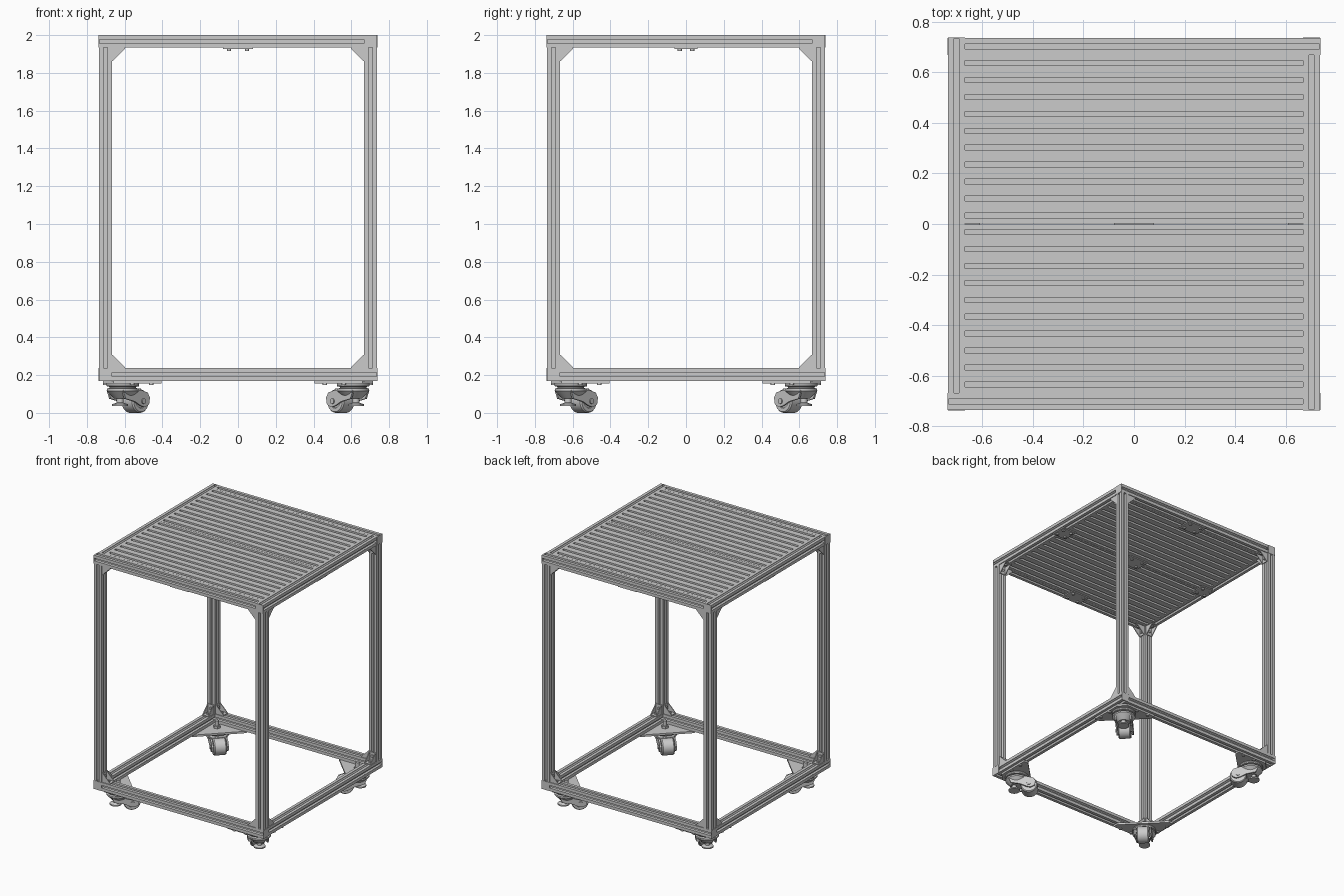
import bpy, bmesh, math
from mathutils import Matrix, Vector

cube = bpy.data.objects.get("Cube")
if cube:
    bpy.data.objects.remove(cube, do_unlink=True)

grey = bpy.data.materials.new("plain grey metal")
grey.use_nodes = True
grey.diffuse_color = (0.6, 0.6, 0.6, 1)
grey.node_tree.nodes["Principled BSDF"].inputs["Base Color"].default_value = (0.6, 0.6, 0.6, 1)

H = 0.735            # half width of the frame
B = 0.0667           # beam width
IN = H - B           # inner edge of the frame
MID = H - B / 2      # beam centre line
TOP, LOW = 2.0, 0.17 # top of the frame, underside of the lower frame
T_SLOT = [(-0.01, 0), (-0.01, 0.007), (-0.018, 0.007), (-0.01, 0.02)]
T_SLOT += [(-x, d) for x, d in reversed(T_SLOT)]

# Axis frames: each maps local z (the extrusion) onto the named axis
AXES = {
    "x": Matrix(((0, 0, 1), (1, 0, 0), (0, 1, 0))).to_4x4(),
    "y": Matrix(((0, 1, 0), (0, 0, 1), (1, 0, 0))).to_4x4(),
    "z": Matrix.Identity(4),
}


def finish(name, bm, matrix, smooth=False):
    bmesh.ops.recalc_face_normals(bm, faces=bm.faces)
    mesh = bpy.data.meshes.new(name)
    bm.to_mesh(mesh)
    bm.free()
    mesh.materials.append(grey)
    obj = bpy.data.objects.new(name, mesh)
    bpy.context.collection.objects.link(obj)
    obj.matrix_world = matrix
    if smooth:
        bpy.ops.object.select_all(action="DESELECT")
        obj.select_set(True)
        bpy.context.view_layer.objects.active = obj
        bpy.ops.object.shade_smooth_by_angle(angle=math.radians(35))
    return obj


def prism(name, outline, length, matrix):
    """Extrude a flat outline along local z."""
    bm = bmesh.new()
    face = bm.faces.new([bm.verts.new((x, y, 0)) for x, y in outline])
    made = bmesh.ops.extrude_face_region(bm, geom=[face])["geom"]
    bmesh.ops.translate(bm, vec=(0, 0, length),
                        verts=[v for v in made if isinstance(v, bmesh.types.BMVert)])
    return finish(name, bm, matrix)


def box(name, centre, size, root=Matrix()):
    bm = bmesh.new()
    bmesh.ops.create_cube(bm, size=1)
    bmesh.ops.scale(bm, vec=size, verts=bm.verts)
    return finish(name, bm, root @ Matrix.Translation(centre))


def lathe(name, profile, matrix, steps=28):
    """Spin (radius, height) points about local z."""
    bm = bmesh.new()
    verts = [bm.verts.new((r, 0, z)) for r, z in profile]
    edges = [bm.edges.new(pair) for pair in zip(verts, verts[1:])]
    bmesh.ops.spin(bm, geom=verts + edges, cent=(0, 0, 0), axis=(0, 0, 1),
                   angle=math.tau, steps=steps)
    bmesh.ops.remove_doubles(bm, verts=bm.verts, dist=1e-5)
    return finish(name, bm, matrix, True)


def rod(name, radius, low, high, matrix, steps=16):
    return lathe(name, [(0, low), (radius, low), (radius, high), (0, high)], matrix, steps)


# Slotted square beam section
h = B / 2
BEAM = []
for k in range(4):
    turn = Matrix.Rotation(k * math.pi / 2, 2)
    BEAM += [tuple(turn @ Vector((x, d - h))) for x, d in [(-h, 0)] + T_SLOT]


def beam(name, start, axis, length, root):
    prism(name, BEAM, length, root @ Matrix.Translation(start) @ AXES[axis])


def gusset(name, side, z, up, root):
    """Hollow corner bracket: two cheeks and two flanges."""
    s, w, t = 0.07, 0.055, 0.006
    corner = root @ Matrix.Translation((side * IN, -MID, z))
    tri = [(0, 0), (0, -side * s), (0, -side * t)]
    # Cheeks lie in the xz plane, given as (z, x) for the y axis frame
    tri = [(0, 0), (up * s, 0), (up * s, -side * t), (up * t, -side * s), (0, -side * s)]
    for y in (-w / 2, w / 2 - t):
        prism(name + "_cheek", tri, t, corner @ Matrix.Translation((0, y, 0)) @ AXES["y"])
    box(name + "_flange", (-side * t / 2, 0, up * s / 2), (t, w, s), corner)
    box(name + "_flange", (-side * s / 2, 0, up * t / 2), (s, w, t), corner)
    for centre, axis in (((-side * t, 0, up * 0.04), "x"), ((-side * 0.04, 0, up * t), "z")):
        rod(name + "_bolt", 0.01, -0.008, 0.008, corner @ Matrix.Translation(centre) @ AXES[axis], 12)


def caster(root):
    """Levelling caster; local x points to the wheel."""
    up = Matrix.Identity(4)
    lathe("caster_swivel", [(0, 0.157), (0.085, 0.157), (0.088, 0.148), (0.085, 0.14), (0.07, 0.138),
                            (0.07, 0.132), (0.085, 0.128), (0.085, 0.116), (0.06, 0.09),
                            (0.045, 0.075), (0, 0.075)], root @ up)
    rod("caster_stem", 0.014, 0.15, 0.225, root)
    rod("caster_nut", 0.026, 0.17, 0.188, root, 6)
    # Fork arms around the wheel
    arm = [(-0.06, 0.122), (0.07, 0.122), (0.125, 0.108), (0.142, 0.08), (0.135, 0.045),
           (0.105, 0.03), (0.075, 0.038), (0.03, 0.06), (-0.04, 0.075)]
    lay = Matrix.Rotation(math.pi / 2, 4, "X")
    for y in (-0.05, 0.062):
        prism("caster_fork_arm", arm, 0.012, root @ Matrix.Translation((0, y, 0)) @ lay)
    box("caster_fork_bridge", (0.025, 0, 0.122), (0.11, 0.11, 0.012), root)
    # Wheel and axle
    hub = root @ Matrix.Translation((0.092, 0, 0.062)) @ lay
    lathe("caster_wheel", [(0, -0.04), (0.035, -0.04), (0.037, -0.046), (0.056, -0.046), (0.062, -0.038),
                           (0.062, 0.038), (0.056, 0.046), (0.037, 0.046), (0.035, 0.04), (0, 0.04)], hub)
    rod("caster_axle", 0.014, -0.068, 0.068, hub)
    # Levelling foot and its thumb wheel
    lathe("caster_foot", [(0, 0.036), (0.042, 0.036), (0.042, 0.046), (0.018, 0.054),
                          (0.018, 0.08), (0, 0.08)], root @ Matrix.Translation((-0.02, 0, 0)))


# Frame: four identical sides, each turned a quarter
for k in range(4):
    R = Matrix.Rotation(k * math.pi / 2, 4, "Z")
    span = H + IN
    beam("upper_beam", (-H, -MID, TOP - h), "x", span, R)
    beam("lower_beam", (-IN, -MID, LOW + h), "x", span, R)
    beam("corner_post", (-MID, -MID, LOW + B), "z", TOP - LOW - 2 * B, R)
    box("upper_end_cap", (-H, -MID, TOP - h), (0.005, B, B), R)
    box("lower_end_cap", (H, -MID, LOW + h), (0.005, B, B), R)
    for side in (-1, 1):
        gusset("upper_bracket", side, TOP - B, -1, R)
        gusset("lower_bracket", side, LOW + B, 1, R)

    # Triangular mounting plate and caster under each corner
    a, b, c = -0.715, -0.405, -0.66
    plate = [(c, a), (b, a), (b, a + 0.04), (a + 0.04, b), (a, b), (a, c)]
    prism("caster_plate", plate, 0.015, R @ Matrix.Translation((0, 0, LOW - 0.015)))
    for x, y in ((-0.46, -MID), (-0.56, -MID), (-MID, -0.46), (-MID, -0.56)):
        rod("plate_bolt", 0.012, LOW - 0.023, LOW - 0.01, R @ Matrix.Translation((x, y, 0)), 12)
    caster(R @ Matrix.Translation((-0.61, -0.61, 0)) @ Matrix.Rotation(math.pi / 4, 4, "Z"))

# Table top: two slotted panels, ten slots each, grooved on both faces
pitch = IN / 10
bottom = [(0, 0)]
for i in range(10):
    bottom += [((i + 0.5) * pitch + x, d) for x, d in T_SLOT]
bottom.append((IN - 0.002, 0))
panel = bottom + [(y, B - z) for y, z in reversed(bottom)]
for name, y in (("front_panel", -IN + 0.001), ("back_panel", 0.001)):
    prism(name, panel, 2 * IN, Matrix.Translation((-IN, y, TOP - B)) @ AXES["x"])

# Joining plates under the table top
for x, y in ((0, 0), (-IN, 0), (IN, 0), (0, -IN), (0, IN)):
    sx = 0.12 if x else 0.16
    spot = Matrix.Translation((x, y, TOP - B))
    box("joining_plate", (0, 0, -0.004), (sx, 0.12, 0.008), spot)
    for i in (-1, 1):
        for j in (-1, 1):
            rod("joining_bolt", 0.011, -0.017, -0.004,
                spot @ Matrix.Translation((i * sx * 0.3, j * 0.033, 0)), 12)
